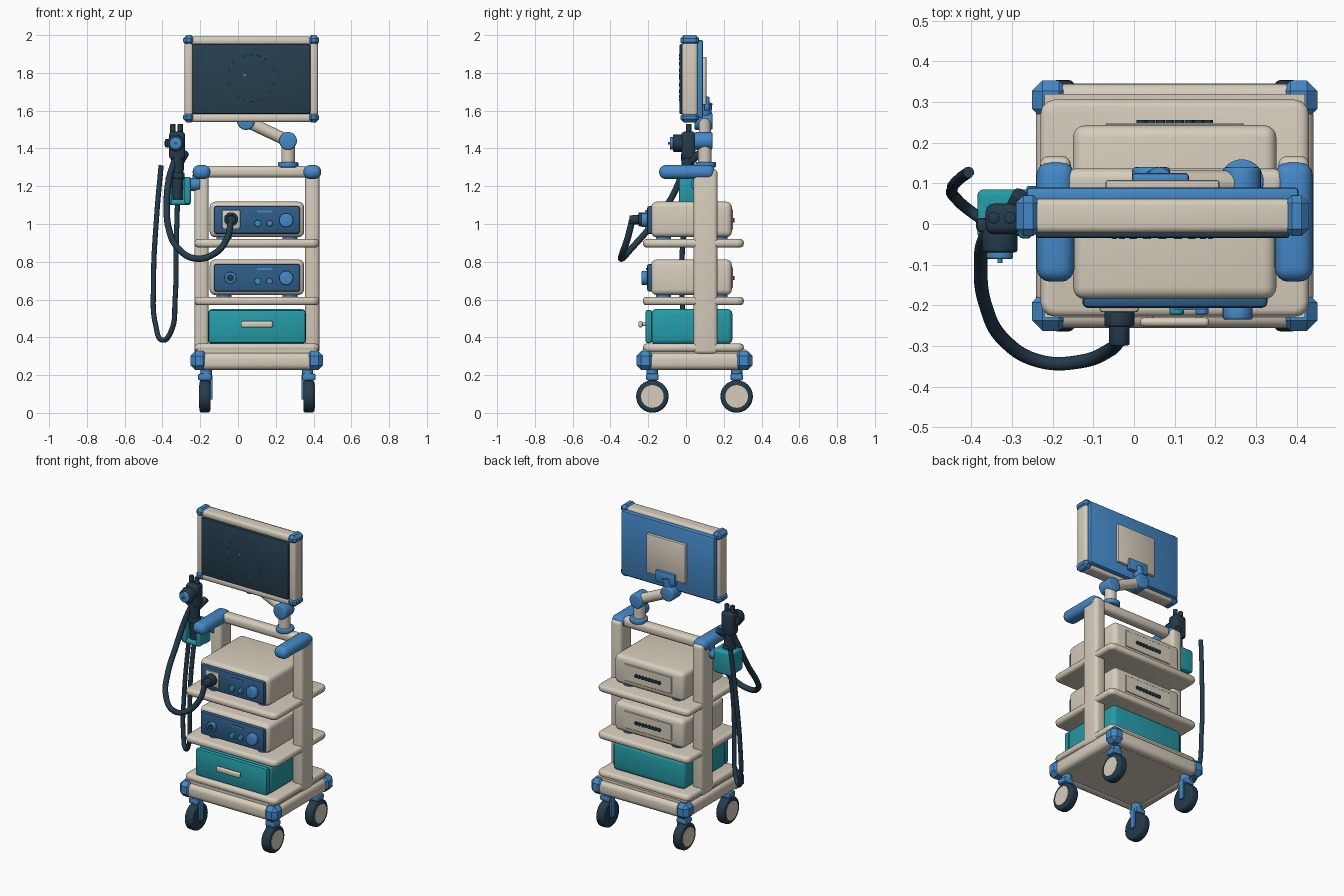
import bpy, bmesh, math
from mathutils import Vector

if "Cube" in bpy.data.objects:
    bpy.data.objects.remove(bpy.data.objects["Cube"])


def mat(name, hexa):
    m = bpy.data.materials.new(name)
    c = [int(hexa[i:i + 2], 16) / 255 for i in (0, 2, 4)]
    m.diffuse_color = [*(v / 12.92 if v < .04 else ((v + .055) / 1.055) ** 2.4 for v in c), 1]
    m.use_nodes = True
    m.node_tree.nodes["Principled BSDF"].inputs["Base Color"].default_value = m.diffuse_color
    return m


TAN, BLUE = mat("warm_grey", "D6CDBC"), mat("blue", "4489C8")
PANEL, TEAL = mat("deep_blue", "2F5D88"), mat("teal", "259CA8")
DARK, SCREEN = mat("dark_navy", "243B4B"), mat("screen_navy", "263F50")


def finish(name, bm, m, angle=35):
    bmesh.ops.recalc_face_normals(bm, faces=bm.faces)
    me = bpy.data.meshes.new(name)
    bm.to_mesh(me)
    bm.free()
    ob = bpy.data.objects.new(name, me)
    bpy.context.collection.objects.link(ob)
    me.materials.append(m)
    bpy.ops.object.select_all(action='DESELECT')
    bpy.context.view_layer.objects.active = ob
    ob.select_set(True)
    bpy.ops.object.shade_smooth_by_angle(angle=math.radians(angle))
    return ob


def box(name, x, y, z, m, bevel=0, seg=2, vert=0):
    """Box from (min, max) ranges; vert rounds upright edges first."""
    bm = bmesh.new()
    bmesh.ops.create_cube(bm, size=1)
    for v in bm.verts:
        v.co = [r[0] + (c + .5) * (r[1] - r[0]) for c, r in zip(v.co, (x, y, z))]
    if vert:
        up = [e for e in bm.edges if abs(e.verts[0].co.z - e.verts[1].co.z) > 1e-4]
        bmesh.ops.bevel(bm, geom=up, offset=vert, segments=3, profile=.5, affect='EDGES')
    if bevel:
        es = bm.edges[:]
        if vert:
            es = [e for e in es if abs(e.verts[0].co.z - e.verts[1].co.z) < 1e-4]
        bmesh.ops.bevel(bm, geom=es, offset=bevel, segments=seg, profile=.5,
                        affect='EDGES', clamp_overlap=True)
    return finish(name, bm, m)


def rod(name, a, b, r, m, r2=None, bevel=0, n=28):
    """Cylinder or cone between two points."""
    a, b = Vector(a), Vector(b)
    bm = bmesh.new()
    bmesh.ops.create_cone(bm, cap_ends=True, segments=n, radius1=r,
                          radius2=r if r2 is None else r2, depth=(b - a).length)
    if bevel:
        rim = [e for e in bm.edges if abs(e.verts[0].co.z - e.verts[1].co.z) < 1e-5]
        bmesh.ops.bevel(bm, geom=rim, offset=bevel, segments=3, profile=.5, affect='EDGES')
    q = (b - a).to_track_quat('Z', 'Y')
    for v in bm.verts:
        v.co = q @ v.co + (a + b) / 2
    return finish(name, bm, m)


def hose(name, pts, r, m):
    cu = bpy.data.curves.new(name, 'CURVE')
    cu.dimensions = '3D'
    cu.bevel_depth, cu.bevel_resolution, cu.resolution_u, cu.use_fill_caps = r, 3, 8, True
    sp = cu.splines.new('BEZIER')
    sp.bezier_points.add(len(pts) - 1)
    for bp, p in zip(sp.bezier_points, pts):
        bp.co, bp.handle_left_type, bp.handle_right_type = p, 'AUTO', 'AUTO'
    ob = bpy.data.objects.new(name, cu)
    bpy.context.collection.objects.link(ob)
    cu.materials.append(m)
    bpy.ops.object.select_all(action='DESELECT')
    bpy.context.view_layer.objects.active = ob
    ob.select_set(True)
    bpy.ops.object.convert(target='MESH')
    bpy.ops.object.shade_smooth_by_angle(angle=math.radians(40))


CX, CY = .10, .045
# base frame, corner blocks and casters
box("base_deck", (-.22, .42), (-.23, .32), (.235, .335), TAN)
for s in (-1, 1):
    yc, xc = CY + s * .265, CX + s * .305
    box("base_cross_beam", (-.21, .41), (yc - .036, yc + .036), (.228, .318), TAN, .03, 4)
    box("base_side_beam", (xc - .036, xc + .036), (-.21, .30), (.228, .318), TAN, .03, 4)
    for t in (-1, 1):
        x, y = CX + s * .305, CY + t * .26
        box("base_corner", (x - .046, x + .046), (y - .048, y + .048), (.226, .328), BLUE, .026, 1)
        wx, wy = CX + s * .275, CY + t * .223
        rod("caster_stem", (CX + s * .268, wy, .18), (CX + s * .268, wy, .24), .03, BLUE)
        box("caster_yoke", (wx - .036, wx + .036), (wy - .033, wy + .033), (.172, .208), BLUE, .01)
        rod("caster_wheel", (wx - .029, wy, .087), (wx + .029, wy, .087), .086, DARK, bevel=.014, n=40)
        rod("caster_hub", (wx + s * .02, wy, .087), (wx + s * .032, wy, .087), .06, TAN, n=32)
        ix = wx - s * .034
        box("caster_fork_arm", (ix - .006, ix + .006), (wy - .018, wy + .018), (.07, .2), BLUE, .004)

# shelves and uprights
for i, z in enumerate((.345, .592, .898)):
    box(f"shelf_{i + 1}", (-.23, .43), (-.228, .306), (z - .022, z + .022), TAN, .018, 3, .035)
for s in (-1, 1):
    x = CX + s * .293
    box("upright", (x - .038, x + .038), (.04, .167), (.31, 1.29), TAN, .022, 4)
    box("top_handle", (x - .047, x + .047), (-.142, .153), (1.238, 1.312), BLUE, .034, 4)
box("top_rail", (-.17, .37), (.068, .136), (1.245, 1.308), TAN, .024, 4)

# two equipment units
for n, z in (("upper", .93), ("lower", .624)):
    box(n + "_unit_body", (-.15, .35), (-.185, .243), (z, z + .188), TAN, .03, 4)
    box(n + "_unit_panel", (-.127, .328), (-.206, -.17), (z + .018, z + .165), PANEL, .012, 2)
    for x in (-.075, .275):
        for y in (-.12, .18):
            rod(n + "_unit_foot", (x, y, z - .02), (x, y, z + .01), .04, BLUE)
    rod(n + "_power_button", (.105, -.222, z + .073), (.105, -.2, z + .073), .018, TEAL, bevel=.003)
    rod(n + "_mode_button", (.167, -.222, z + .073), (.167, -.2, z + .073), .016, BLUE, bevel=.003)
    rod(n + "_dial", (.255, -.235, z + .09), (.255, -.2, z + .09), .037, BLUE, bevel=.006)
    box(n + "_status_strip", (.1, .18), (-.211, -.2), (z + .132, z + .142), BLUE)
    box(n + "_rear_plate", (-.07, .27), (.24, .248), (z + .038, z + .148), TAN, .003, 1)
    for i in range(8):
        x = .018 + i * .0235
        rod(n + "_vent", (x, .244, z + .09), (x, .256, z + .09), .0115, DARK, n=12)
box("upper_socket", (-.085, .012), (-.217, -.2), (.975, 1.075), TAN, .008)
rod("plug_collar", (-.036, -.252, 1.025), (-.036, -.21, 1.025), .037, DARK, bevel=.005)
rod("plug_sleeve", (-.036, -.298, 1.02), (-.036, -.24, 1.025), .025, DARK, bevel=.004)
rod("lower_port_ring", (-.04, -.225, .715), (-.04, -.2, .715), .031, BLUE, bevel=.004)
rod("lower_port_hole", (-.04, -.228, .715), (-.04, -.22, .715), .02, DARK)

# drawer
box("drawer_body", (-.16, .36), (-.185, .245), (.364, .55), TEAL, .025, 3)
box("drawer_front", (-.157, .357), (-.215, -.18), (.37, .545), TEAL, .012, 2)
box("drawer_handle", (.015, .185), (-.252, -.23), (.452, .486), TAN, .01, 3)
for x in (.04, .16):
    rod("drawer_handle_post", (x, -.24, .469), (x, -.21, .469), .009, TAN)

# monitor
box("monitor_core", (-.26, .40), (-.005, .055), (1.565, 1.97), TAN)
box("monitor_back", (-.265, .405), (.05, .09), (1.56, 1.975), BLUE, .01)
box("screen", (-.242, .383), (-.034, 0), (1.582, 1.952), SCREEN, .006)
for z in (1.562, 1.97):
    box("monitor_rail", (-.25, .39), (-.022, .062), (z - .023, z + .022), TAN, .017, 4)
for x in (-.26, .40):
    box("monitor_side", (x - .024, x + .024), (-.022, .062), (1.57, 1.965), TAN, .018, 4)
    for z in (1.564, 1.973):
        box("monitor_corner", (x - .03, x + .03), (-.03, .07), (z - .027, z + .027), BLUE, .018, 1)
for i in range(20):  # dashed ring on the screen
    if i % 5 != 2:
        a = math.tau * i / 20
        ca, sa = Vector((math.cos(a), 0, math.sin(a))), Vector((-math.sin(a), 0, math.cos(a)))
        p = Vector((.07, -.0345, 1.775)) + ca * .123
        rod("screen_dash", p - sa * .010, p + sa * .010, .0025, TEAL, n=6)
rod("screen_dot", (.035, -.036, 1.787), (.035, -.03, 1.787), .007, TEAL, n=12)
box("mount_plate", (-.07, .21), (.085, .108), (1.63, 1.885), TAN, .006)

# monitor arm
J1, J2 = Vector((.265, .1, 1.44)), Vector((.042, .1, 1.545))
rod("arm_flange", (.265, .105, 1.3), (.265, .105, 1.328), .054, BLUE, bevel=.006)
rod("arm_post", (.265, .1, 1.32), J1, .036, TAN)
for p in (J1, J2):
    rod("arm_joint", p - Vector((0, .055, 0)), p + Vector((0, .04, 0)), .047, BLUE, bevel=.01)
rod("arm_link", J1, J2, .032, TAN)
box("arm_bracket", (-.005, .135), (.095, .125), (1.6, 1.675), BLUE, .008)
rod("arm_neck", J2, (.062, .11, 1.64), .03, BLUE)

# scope holder
box("holder_back", (-.385, -.25), (.025, .085), (1.1, 1.25), TEAL, .014, 3)
for x in (-.385, -.284):
    box("holder_prong", (x, x + .034), (-.036, .06), (1.105, 1.25), TEAL, .012, 3)
box("holder_floor", (-.375, -.26), (-.03, .05), (1.1, 1.13), TEAL, .012, 3)
rod("holder_clamp", (-.265, .06, 1.21), (-.2, .06, 1.21), .034, BLUE, bevel=.006)
box("holder_clamp_block", (-.24, -.19), (.04, .09), (1.19, 1.27), BLUE, .01)

# scope
X = -.32
rod("scope_grip", (X, .01, 1.11), (X, .01, 1.37), .024, DARK, .037)
rod("scope_collar", (X, .01, 1.24), (X, .01, 1.27), .038, DARK, bevel=.006)
box("scope_head", (X - .045, X + .04), (-.025, .05), (1.34, 1.49), DARK, .02, 3)
rod("scope_wheel", (-.33, -.07, 1.428), (-.33, -.01, 1.428), .046, DARK, bevel=.008, n=10)
rod("scope_knob", (-.33, -.086, 1.428), (-.33, -.065, 1.428), .033, BLUE, bevel=.005)
rod("scope_knob_tip", (-.33, -.096, 1.428), (-.33, -.08, 1.428), .006, TEAL, n=12)
box("scope_lever", (-.388, -.33), (-.02, .015), (1.405, 1.45), DARK, .01)
for x in (-.345, -.305):
    rod("scope_button", (x, .015, 1.48), (x, .015, 1.53), .014, DARK, bevel=.004)
rod("scope_port", (-.31, .01, 1.32), (-.278, .075, 1.375), .02, DARK, bevel=.004)

# hoses
hose("supply_hose", [(-.335, .0, 1.34), (-.365, -.03, 1.24), (-.377, -.1, 1.1), (-.365, -.2, .97),
                     (-.32, -.285, .875), (-.23, -.338, .818), (-.13, -.338, .84),
                     (-.06, -.31, .92), (-.036, -.285, 1.02)], .017, DARK)
hose("insertion_hose", [(X, .01, 1.13), (-.328, -.02, .85), (-.333, -.02, .6), (-.355, .0, .43),
                        (-.40, .03, .385), (-.435, .06, .46), (-.447, .085, .7),
                        (-.43, .11, 1.05), (-.407, .127, 1.31)], .014, DARK)
